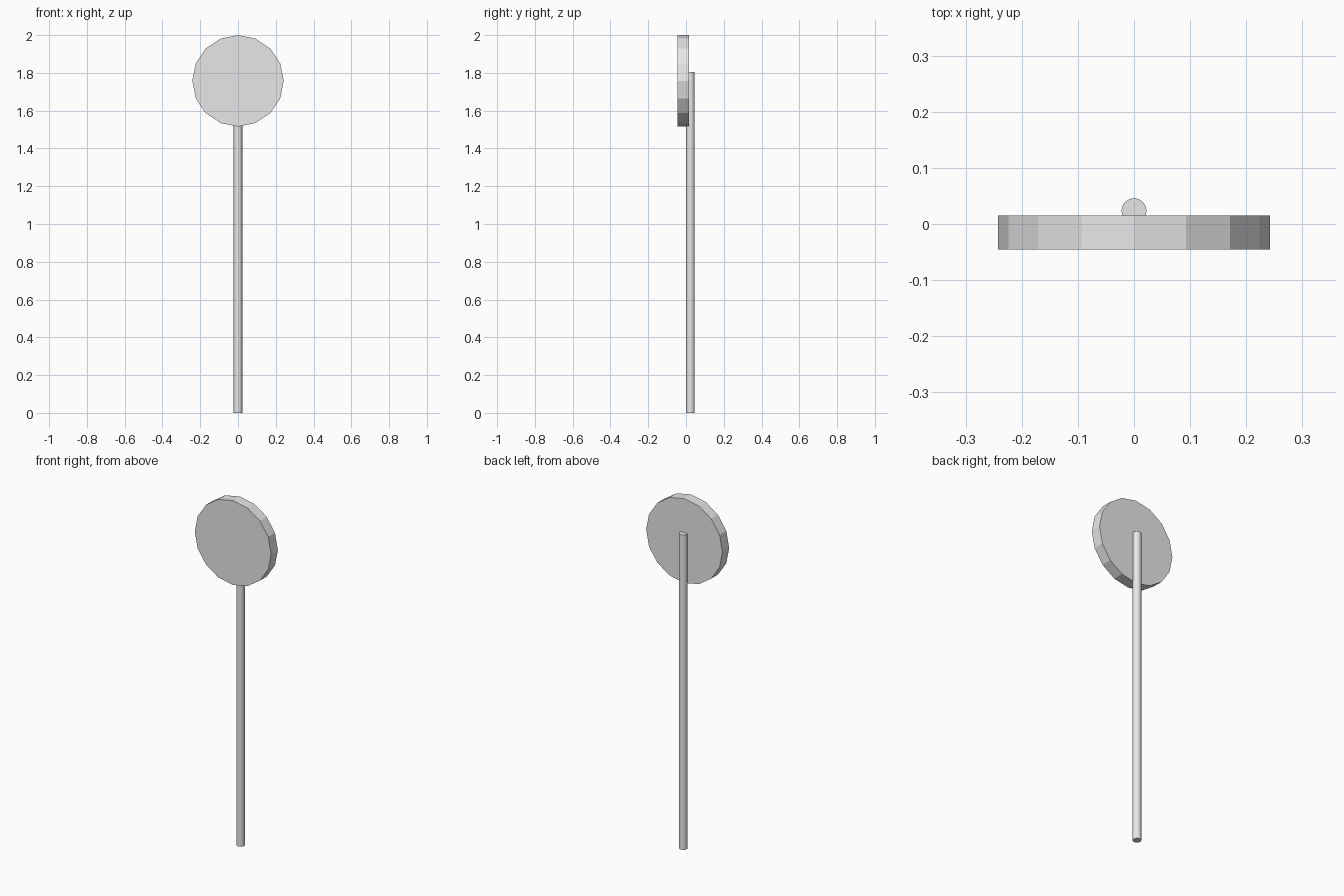
import bpy
from math import radians

cube = bpy.data.objects.get("Cube")
if cube:
    bpy.data.objects.remove(cube, do_unlink=True)

# Single light grey material
grey = bpy.data.materials.new("light_grey")
grey.use_nodes = True
color = (0.8, 0.8, 0.8, 1)
grey.diffuse_color = color
grey.node_tree.nodes["Principled BSDF"].inputs["Base Color"].default_value = color


def cylinder(name, sides, radius, depth, location, rotation=(0, 0, 0)):
    bpy.ops.mesh.primitive_cylinder_add(vertices=sides, radius=radius, depth=depth,
                                        location=location, rotation=rotation)
    obj = bpy.context.object
    obj.name = name
    obj.data.materials.append(grey)
    return obj


# Round sign plate, flat sided, facing the front
DISC_R = 0.242
cylinder("sign_disc", 16, DISC_R, 0.061, (0, -0.015, 2 - DISC_R), (radians(90), 0, 0))

# Pole standing behind the plate and slightly sunk into it
POLE_TOP = 1.805
pole = cylinder("pole", 16, 0.0225, POLE_TOP, (0, 0.0235, POLE_TOP / 2))
bpy.ops.object.shade_smooth_by_angle(angle=radians(30))
